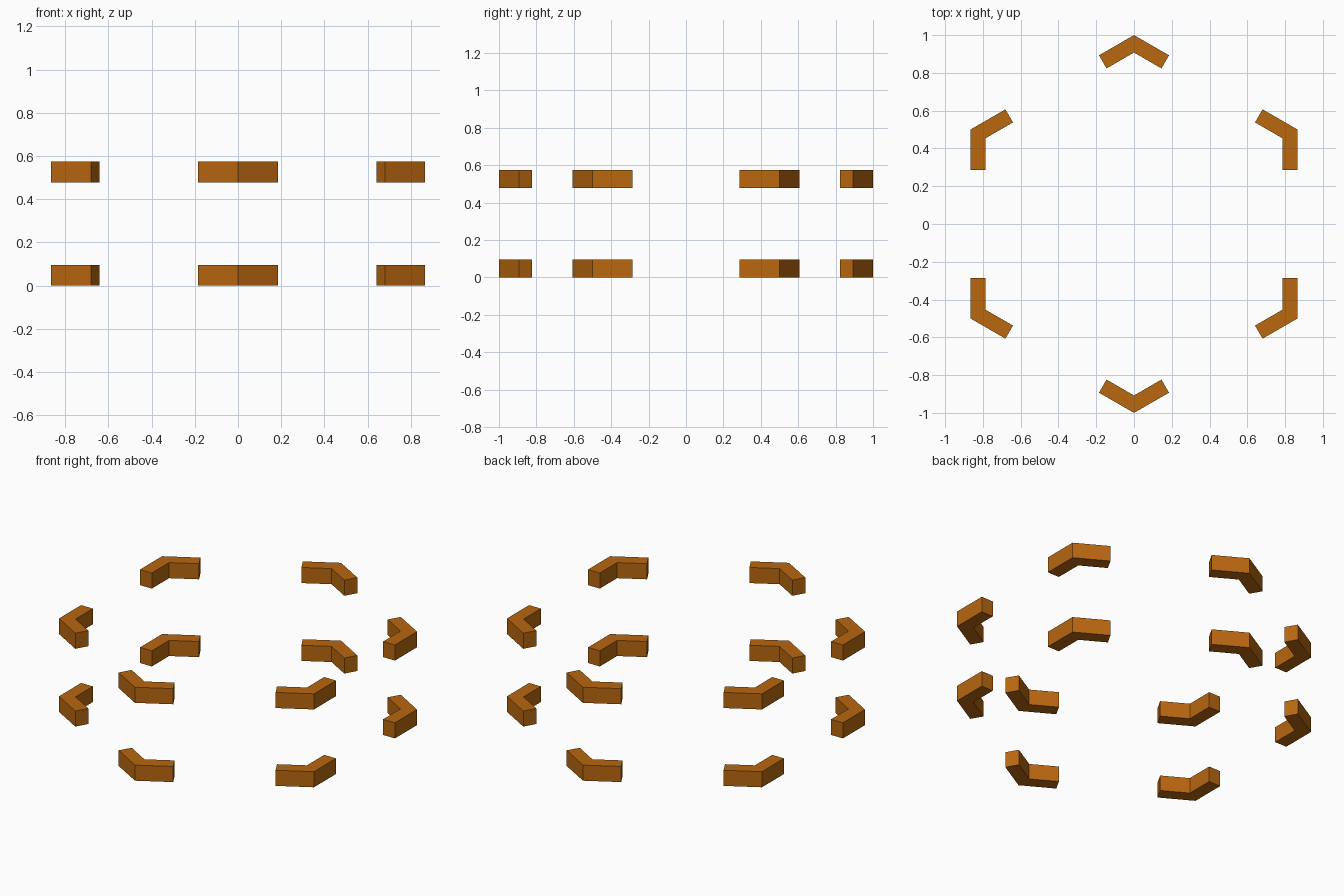
import bpy, bmesh
from math import cos, sin, pi, sqrt
from mathutils import Vector, Matrix

if "Cube" in bpy.data.objects:
    bpy.data.objects.remove(bpy.data.objects["Cube"])

ARM = 0.214      # outer length of each bracket arm
THICK = 0.08     # wall thickness in plan
HEIGHT = 0.096
LEVELS = (0.0, 0.478)

mat = bpy.data.materials.new("amber")
mat.diffuse_color = (0.48, 0.135, 0.005, 1)
mat.use_nodes = True
mat.node_tree.nodes["Principled BSDF"].inputs["Base Color"].default_value = mat.diffuse_color

# Chevron profile at the +y corner of a unit hexagon
along = Vector((cos(pi / 6), -sin(pi / 6)))
inward = Vector((-sin(pi / 6), -cos(pi / 6)))
tip = Vector((0, 1))
outer = tip + along * ARM
inner = outer + inward * THICK
notch = Vector((0, 1 - THICK * 2 / sqrt(3)))
profile = [tip, (-outer.x, outer.y), (-inner.x, inner.y), notch, inner, outer]


def corner_bracket(name, angle, z):
    bm = bmesh.new()
    face = bm.faces.new([bm.verts.new((p[0], p[1], z)) for p in profile])
    top = bmesh.ops.extrude_face_region(bm, geom=[face])["geom"]
    bmesh.ops.translate(bm, vec=(0, 0, HEIGHT),
                        verts=[v for v in top if isinstance(v, bmesh.types.BMVert)])
    bmesh.ops.recalc_face_normals(bm, faces=bm.faces)
    bm.transform(Matrix.Rotation(angle, 4, 'Z'))
    mesh = bpy.data.meshes.new(name)
    bm.to_mesh(mesh)
    bm.free()
    mesh.materials.append(mat)
    bpy.context.collection.objects.link(bpy.data.objects.new(name, mesh))


# Two rings of six corner brackets
for level, z in zip(("lower", "upper"), LEVELS):
    for i in range(6):
        corner_bracket(f"{level}_corner_bracket_{i + 1}", i * pi / 3, z)
